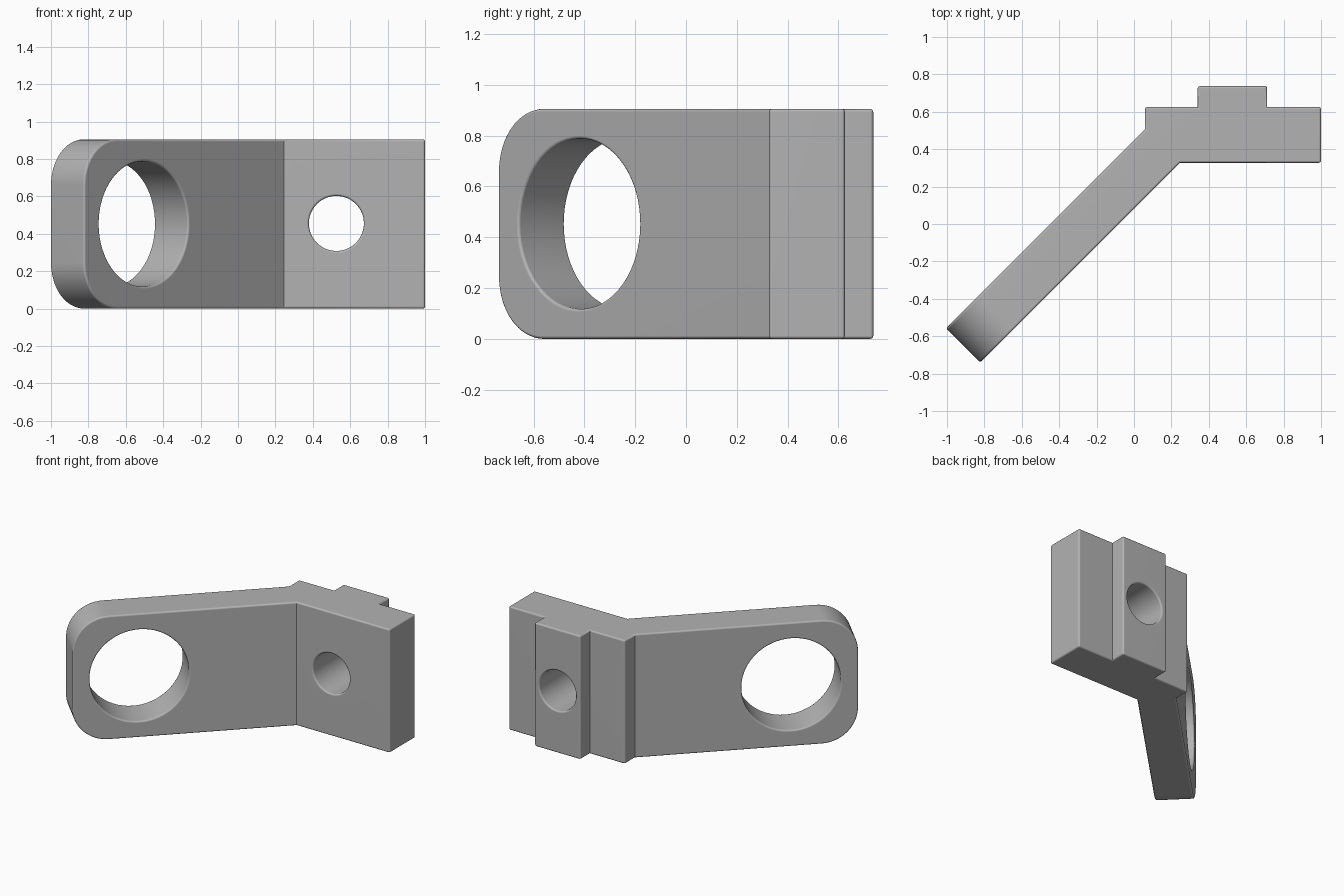
import bpy, bmesh, math
from mathutils import Vector

if "Cube" in bpy.data.objects:
    bpy.data.objects.remove(bpy.data.objects["Cube"], do_unlink=True)

HEIGHT = 0.905
FILLET = 0.012

grey = bpy.data.materials.new("plain_grey")
grey.use_nodes = True
colour = (0.45, 0.45, 0.45, 1)
grey.diffuse_color = colour
grey.node_tree.nodes["Principled BSDF"].inputs["Base Color"].default_value = colour

# Plan outline: angled arm, mounting block and rear key
outline = [(-1.005, -0.558), (-0.822, -0.741), (0.246, 0.327), (1, 0.327),
           (1, 0.625), (0.712, 0.625), (0.712, 0.737), (0.34, 0.737),
           (0.34, 0.625), (0.058, 0.625), (0.058, 0.505)]
bm = bmesh.new()
base = bm.faces.new([bm.verts.new((x, y, 0)) for x, y in outline])
top = bmesh.ops.extrude_face_region(bm, geom=[base])["geom"]
bmesh.ops.translate(bm, vec=(0, 0, HEIGHT),
                    verts=[v for v in top if isinstance(v, bmesh.types.BMVert)])
bmesh.ops.recalc_face_normals(bm, faces=bm.faces)

# Large rounded corners at the free end of the arm
tip = [e for e in bm.edges if all(v.co.x < -0.8 for v in e.verts)
       and abs(e.verts[0].co.z - e.verts[1].co.z) < 0.01]
bmesh.ops.bevel(bm, geom=tip, offset=0.245, segments=16, profile=0.5, affect='EDGES')
mesh = bpy.data.meshes.new("angled_bracket")
bm.to_mesh(mesh)
bm.free()
bracket = bpy.data.objects.new("angled_bracket", mesh)
bpy.context.collection.objects.link(bracket)


def cut_hole(name, centre, direction, radius):
    """Bore a round hole through the bracket along a direction."""
    bpy.ops.mesh.primitive_cylinder_add(
        vertices=64, radius=radius, depth=1, location=centre,
        rotation=Vector(direction).to_track_quat('Z', 'Y').to_euler())
    cutter = bpy.context.object
    cutter.name = name
    cutter.hide_render = True
    mod = bracket.modifiers.new(name, 'BOOLEAN')
    mod.operation = 'DIFFERENCE'
    mod.solver = 'EXACT'
    mod.object = cutter
    return cutter


cutters = [cut_hole("arm_hole_cutter", (-0.595, -0.33, HEIGHT / 2), (1, -1, 0), 0.335),
           cut_hole("bolt_hole_cutter", (0.526, 0.5, 0.455), (0, 1, 0), 0.147)]
bpy.context.view_layer.update()
graph = bpy.context.evaluated_depsgraph_get()
bm = bmesh.new()
bm.from_mesh(bracket.evaluated_get(graph).to_mesh())
bracket.modifiers.clear()
for cutter in cutters:
    bpy.data.objects.remove(cutter, do_unlink=True)

# Small fillets on outward edges only, inner creases stay sharp
convex = [e for e in bm.edges if e.is_manifold and e.calc_face_angle_signed() > 0.6]
bmesh.ops.bevel(bm, geom=convex, offset=FILLET, segments=3, profile=0.5,
                affect='EDGES', clamp_overlap=False)
bm.to_mesh(mesh)
bm.free()
mesh.materials.clear()
mesh.materials.append(grey)
for p in mesh.polygons:
    p.material_index = 0

bpy.ops.object.select_all(action='DESELECT')
bracket.select_set(True)
bpy.context.view_layer.objects.active = bracket
bpy.ops.object.shade_smooth_by_angle(angle=math.radians(35))
# Weighted normals keep the broad faces flat
weighted = bracket.modifiers.new("flat_faces", 'WEIGHTED_NORMAL')
weighted.keep_sharp = True
